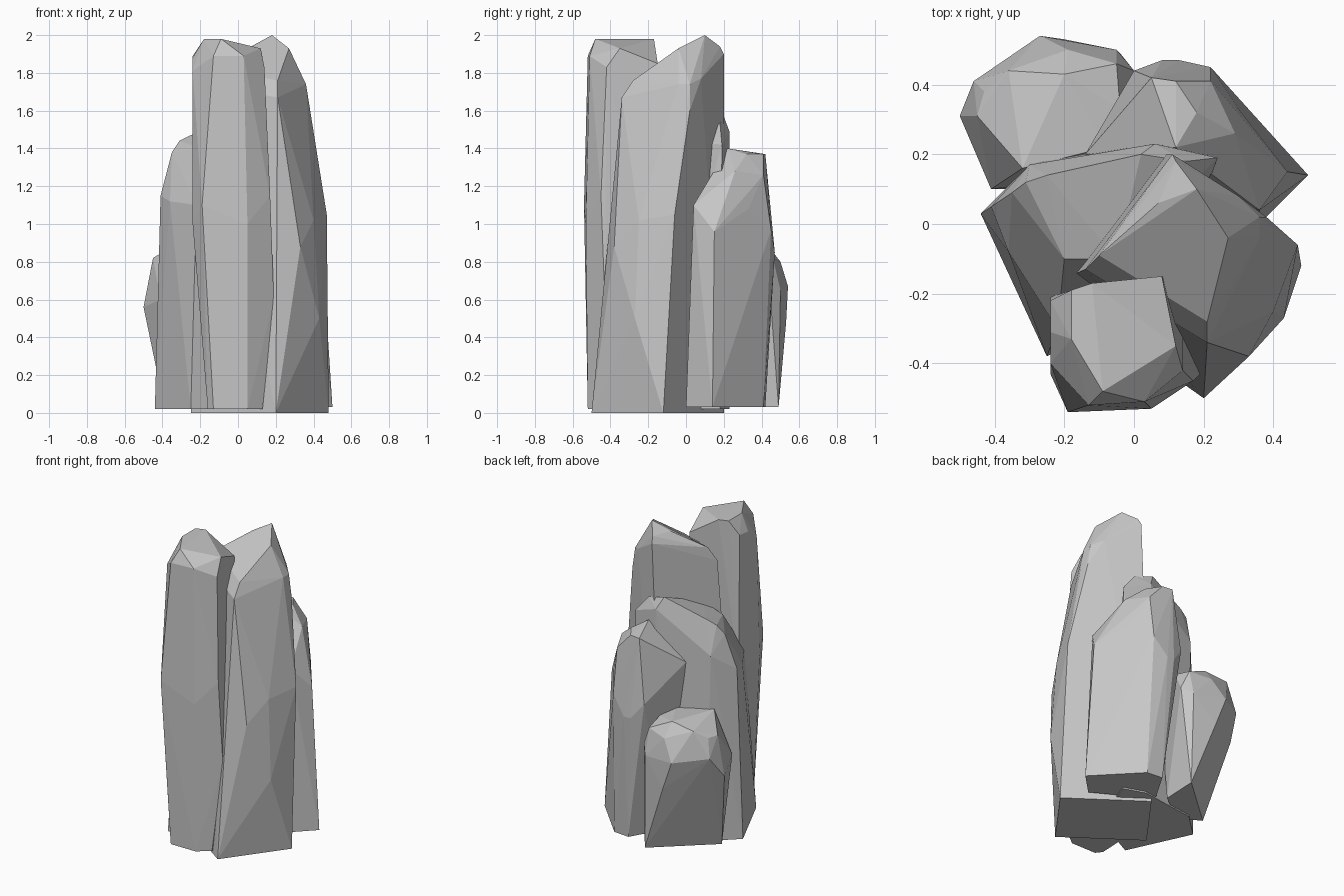
import bpy
import bmesh
from mathutils import Vector

default_cube = bpy.data.objects.get("Cube")
if default_cube:
    bpy.data.objects.remove(default_cube, do_unlink=True)

UNIT = 0.01  # stone corners are given in hundredths


def make_material(name, colour):
    material = bpy.data.materials.new(name)
    material.use_nodes = True
    material.diffuse_color = colour
    shader = next(n for n in material.node_tree.nodes if n.type == "BSDF_PRINCIPLED")
    shader.inputs["Base Color"].default_value = colour
    shader.inputs["Roughness"].default_value = 0.9
    return material


stone_grey = make_material("stone grey", (0.57, 0.57, 0.57, 1.0))


def make_column(name, foot_height, foot, body, crown):
    """Chiselled stone: the hull of a flat foot, a faceted body and a cut crown."""
    corners = [(x, y, foot_height) for x, y in foot] + body + crown
    bm = bmesh.new()
    for corner in corners:
        bm.verts.new(Vector(corner) * UNIT)
    hull = bmesh.ops.convex_hull(bm, input=bm.verts[:])
    leftover = set(hull["geom_interior"]) | set(hull["geom_unused"])
    loose = [v for v in leftover if isinstance(v, bmesh.types.BMVert) and v.is_valid]
    if loose:
        bmesh.ops.delete(bm, geom=loose, context="VERTS")
    # merge nearly flat triangles into broad chiselled facets
    bmesh.ops.dissolve_limit(bm, angle_limit=0.03, verts=bm.verts[:], edges=bm.edges[:])
    bmesh.ops.recalc_face_normals(bm, faces=bm.faces[:])
    mesh = bpy.data.meshes.new(name)
    bm.to_mesh(mesh)
    bm.free()
    mesh.materials.append(stone_grey)
    column = bpy.data.objects.new(name, mesh)
    bpy.context.scene.collection.objects.link(column)
    return column


# Tall blunt pillar at the front
make_column(
    "front_pillar", 2,
    foot=[(-16, -48), (-13, -52), (5, -52), (13, -46), (10, -25), (-15, -25)],
    body=[(-19, -54, 110), (-24, -43, 100), (-24, -21, 100), (5, -53, 100),
          (17, -45, 115), (19, -43, 60), (14, -22, 90)],
    crown=[(-24, -40, 181), (-24, -31, 188), (-24, -22, 189), (-13, -52, 189),
           (3, -51, 189), (14, -42, 183), (-18, -33, 198), (-18, -19, 198),
           (-12, -17, 198), (-9, -48, 198), (12, -35, 193), (8, -15, 185)],
)

# Tallest pillar, with a slanted pointed crown
make_column(
    "pointed_pillar", 0,
    foot=[(20, -50), (48, -12), (3, 20), (-25, -18)],
    body=[(43, -27, 50), (33, -38, 88), (40, -25, 102), (47, -6, 105),
          (6, 20, 100), (38, 2, 160)],
    crown=[(36, 2, 174), (36, -4, 174), (30, 8, 177), (27, -4, 193), (18, 10, 200),
           (12, 18, 194), (11, 20, 190), (7, 6, 194), (21, -28, 176),
           (21, -34, 167), (-10, -9, 182), (-14, -13, 173)],
)

# Broad middle slab leaning towards the right-hand side
make_column(
    "middle_slab", 2,
    foot=[(-25, -38), (-44, 3), (-28, 18), (10, 23), (24, 18), (10, -20)],
    body=[(-41, 5, 115), (-36, -8, 112), (-22, -30, 110), (-30, 17, 125)],
    crown=[(-35, 9, 138), (-31, 12, 144), (-25, 14, 147), (6, 23, 149),
           (2, 20, 157), (15, 18, 153), (24, 19, 142), (-20, -10, 140), (-5, -10, 145)],
)

# Shoulder-high pillar at the back
make_column(
    "back_pillar", 3,
    foot=[(36, 0), (50, 14), (24, 41), (13, 42), (0, 20)],
    body=[(44, 15, 96), (30, 33, 108), (22, 45, 97), (13, 47, 85), (8, 47, 85),
          (0, 44, 95), (-14, 20, 118), (36, 4, 110)],
    crown=[(29, 26, 128), (22, 41, 126), (12, 41, 137), (5, 42, 137),
           (12, 22, 140), (18, 32, 137)],
)

# Low bulging boulder at the back, undercut towards its foot
make_column(
    "low_boulder", 3,
    foot=[(-4, 49), (-39, 18), (-25, 10), (-5, 25)],
    body=[(-50, 31, 56), (-46, 41, 70), (-27, 54, 67), (-20, 53, 48),
          (-5, 50, 65), (0, 44, 70), (-41, 10, 60), (-10, 14, 60)],
    crown=[(-45, 31, 82), (-43, 38, 82), (-36, 44, 87), (-20, 43, 89), (-19, 50, 80),
           (-5, 46, 82), (-4, 33, 85), (-8, 22, 87), (-32, 16, 90)],
)
